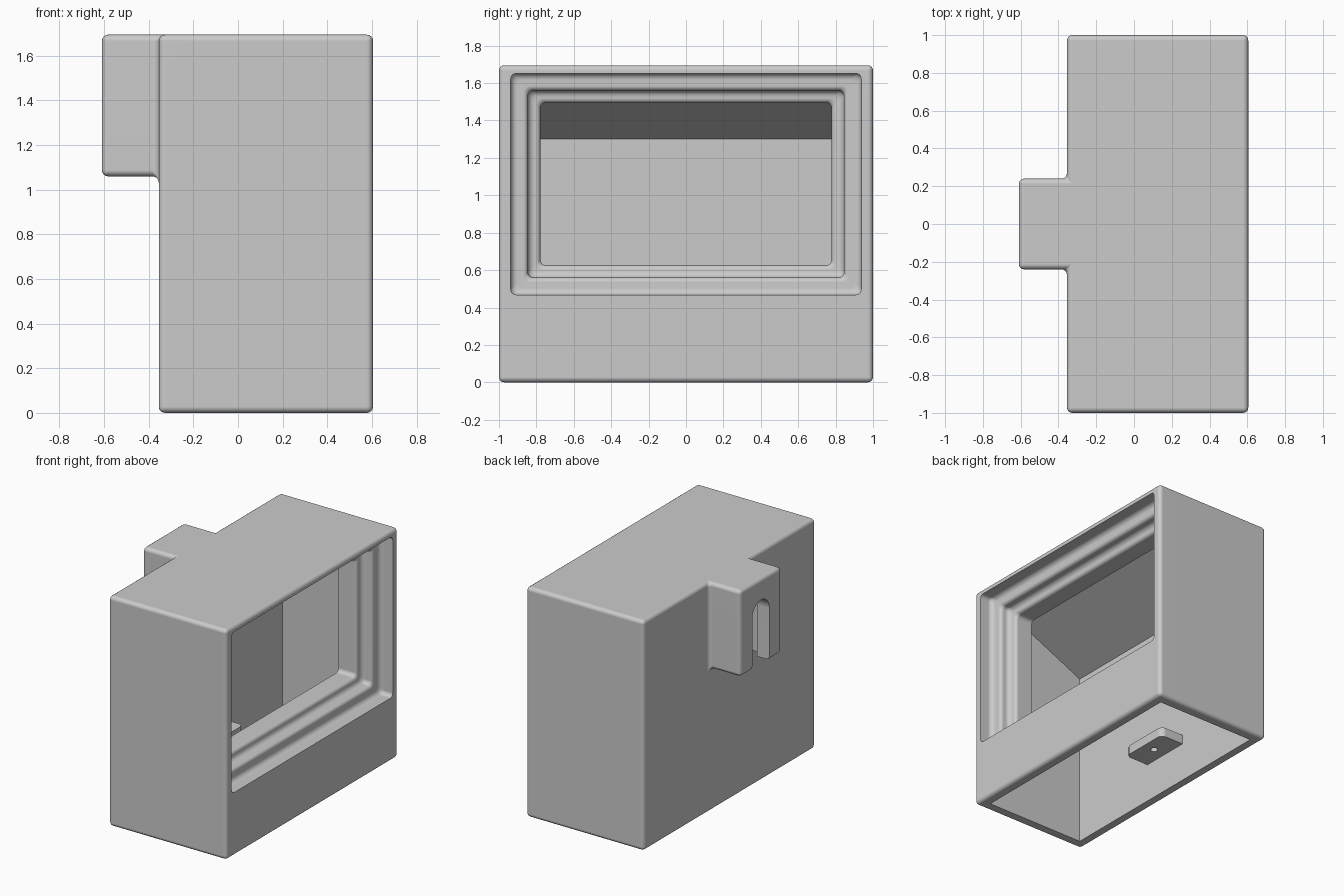
import bpy, bmesh, math
from mathutils import Vector

cube = bpy.data.objects.get("Cube")
if cube:
    bpy.data.objects.remove(cube, do_unlink=True)

grey = bpy.data.materials.new("plain grey")
grey.use_nodes = True
COLOUR = (0.6, 0.6, 0.6, 1)
grey.diffuse_color = COLOUR
grey.node_tree.nodes["Principled BSDF"].inputs["Base Color"].default_value = COLOUR


def make(name, bm):
    bmesh.ops.recalc_face_normals(bm, faces=bm.faces)
    mesh = bpy.data.meshes.new(name)
    bm.to_mesh(mesh)
    bm.free()
    mesh.materials.append(grey)
    obj = bpy.data.objects.new(name, mesh)
    bpy.context.collection.objects.link(obj)
    return obj


def loft(name, rings):
    """Closed solid through rings with equal point counts."""
    bm = bmesh.new()
    rows = [[bm.verts.new(p) for p in ring] for ring in rings]
    for a, b in zip(rows, rows[1:]):
        for i in range(len(a)):
            j = (i + 1) % len(a)
            bm.faces.new((a[i], a[j], b[j], b[i]))
    bm.faces.new(rows[0])
    bm.faces.new(rows[-1])
    return make(name, bm)


def box(name, lo, hi):
    rings = [[(lo[0], lo[1], z), (hi[0], lo[1], z), (hi[0], hi[1], z), (lo[0], hi[1], z)]
             for z in (lo[2], hi[2])]
    return loft(name, rings)


def activate(obj):
    bpy.ops.object.select_all(action='DESELECT')
    obj.select_set(True)
    bpy.context.view_layer.objects.active = obj


def combine(obj, other, operation):
    mod = obj.modifiers.new("combine", 'BOOLEAN')
    mod.operation = operation
    mod.solver = 'EXACT'
    mod.object = other
    activate(obj)
    bpy.ops.object.modifier_apply(modifier=mod.name)
    bpy.data.objects.remove(other, do_unlink=True)


def round_edges(obj, width, keep=lambda e: True):
    bm = bmesh.new()
    bm.from_mesh(obj.data)
    bmesh.ops.remove_doubles(bm, verts=bm.verts, dist=1e-5)
    bmesh.ops.dissolve_limit(bm, angle_limit=0.02, verts=bm.verts, edges=bm.edges)
    edges = [e for e in bm.edges if e.calc_face_angle(0) > 0.7 and keep(e)]
    bmesh.ops.bevel(bm, geom=edges, offset=width, segments=4, profile=0.5, affect='EDGES')
    bm.to_mesh(obj.data)
    bm.free()


def finish(obj):
    activate(obj)
    bpy.ops.object.shade_smooth_by_angle(angle=math.radians(35))
    mod = obj.modifiers.new("even shading", 'WEIGHTED_NORMAL')
    mod.keep_sharp = True


def rounded_rect(x, half_y, half_z, r, centre_z=1.06):
    ring = []
    for k, (sy, sz) in enumerate(((1, 1), (-1, 1), (-1, -1), (1, -1))):
        for s in range(6):
            a = math.pi / 2 * (k + s / 5)
            ring.append((x, sy * (half_y - r) + r * math.cos(a),
                         centre_z + sz * (half_z - r) + r * math.sin(a)))
    return ring


def arch(x, half, top):
    """Slot outline, round above and open below the mount block."""
    ring = [(x, -half, 1.0), (x, half, 1.0)]
    for s in range(13):
        a = math.pi * s / 12
        ring.append((x, half * math.cos(a), top - half + half * math.sin(a)))
    return ring


# Case with mounting block on its back, all edges softened
case = box("case", (-0.355, -1, 0), (0.605, 1, 1.695))
combine(case, box("block", (-0.61, -0.24, 1.06), (0, 0.24, 1.695)), 'UNION')
round_edges(case, 0.028)

# Hollow inside, open below, with a sloping ceiling
section = [(-0.28, -0.1), (0.53, -0.1), (0.53, 0.38), (0.275, 0.58), (0.275, 1.555), (-0.28, 1.3)]
hollow = loft("hollow", [[(x, y, z) for x, z in section] for y in (-0.92, 0.92)])
combine(case, hollow, 'DIFFERENCE')

# Stepped screen surround: depth and inset, with rounded steps
profile = [(0.65, 0), (0.54, 0)]


def quarter(cx, ci, r, start):
    for s in range(5):
        a = start + math.pi / 2 * s / 4
        profile.append((cx + r * math.cos(a), ci + r * math.sin(a)))


def step(x, inset):
    # hollow fillet into the ledge, then rounded lip out of it
    profile.extend((x + 0.035 * (1 - math.sin(a)), inset - 0.035 * math.cos(a) + 0.035)
                   for a in [math.pi / 2 * s / 5 for s in range(6)])


def lip(x, inset):
    profile.extend((x - 0.025 * (1 - math.cos(a)), inset - 0.025 * (1 - math.sin(a)))
                   for a in [math.pi / 2 * s / 5 for s in range(6)])


profile.pop()
step(0.50, 0)
lip(0.50, 0.092)
step(0.42, 0.092)
lip(0.42, 0.158)
profile.append((0.2, 0.158))
window = loft("window", [rounded_rect(x, 0.937 - i, 0.592 - i, 0.03) for x, i in profile])
combine(case, window, 'DIFFERENCE')

# Hanging slot in the block, wider behind its lip
combine(case, loft("slot", [arch(x, 0.1, 1.54) for x in (-0.7, -0.45)]), 'DIFFERENCE')
combine(case, loft("slot_head", [arch(x, 0.16, 1.59) for x in (-0.51, -0.43)]), 'DIFFERENCE')
finish(case)

# Small drilled lug on the inner back wall
lug = box("inner_lug", (-0.3, -0.19, 0.29), (-0.09, 0.19, 0.36))
round_edges(lug, 0.04, lambda e: all(v.co.x > -0.2 for v in e.verts)
            and abs(e.verts[0].co.z - e.verts[1].co.z) > 0.01)
circle = [(-0.18 + 0.025 * math.cos(t), 0.025 * math.sin(t))
          for t in [math.tau * s / 20 for s in range(20)]]
combine(lug, loft("hole", [[(x, y, z) for x, y in circle] for z in (0.2, 0.5)]), 'DIFFERENCE')
finish(lug)
